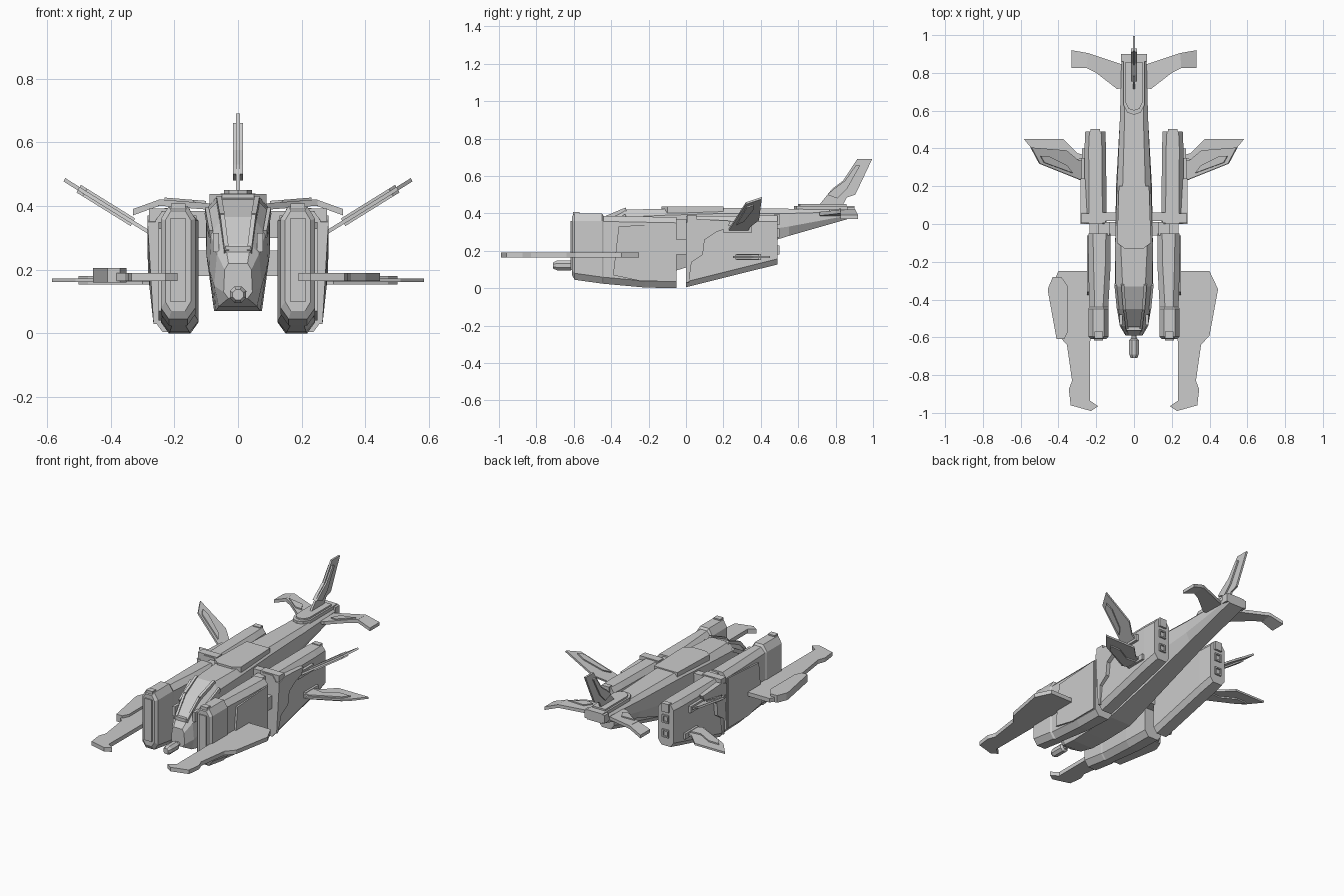
import bpy, bmesh, math
from mathutils import Vector


def make(name, rings):
    """Skin a list of closed rings (same point count) and cap both ends."""
    bm = bmesh.new()
    vs = [[bm.verts.new(p) for p in r] for r in rings]
    n = len(rings[0])
    for a, b in zip(vs, vs[1:]):
        for i in range(n):
            j = (i + 1) % n
            bm.faces.new((a[i], a[j], b[j], b[i]))
    bm.faces.new(vs[0])
    bm.faces.new(vs[-1])
    bmesh.ops.recalc_face_normals(bm, faces=bm.faces)
    me = bpy.data.meshes.new(name)
    bm.to_mesh(me)
    bm.free()
    ob = bpy.data.objects.new(name, me)
    bpy.context.collection.objects.link(ob)
    return ob


def prism(name, pts, f, lo, hi):
    return make(name, [[f(a, b, h) for a, b in pts] for h in (lo, hi)])


def box(name, x0, x1, y0, y1, z0, z1):
    return prism(name, [(x0, y0), (x1, y0), (x1, y1), (x0, y1)],
                 lambda a, b, h: (a, b, h), z0, z1)


def side_box(name, s, x0, x1, *r):
    return box(name, min(s * x0, s * x1), max(s * x0, s * x1), *r)


def shrink(pts, k):
    cx = sum(p[0] for p in pts) / len(pts)
    cy = sum(p[1] for p in pts) / len(pts)
    return [(cx + (a - cx) * k, cy + (b - cy) * k) for a, b in pts]


def pod_ring(s, y, cx, hw, z0, z1, c, dt, db):
    pts = [(cx - hw + c, z0), (cx + hw - c, z0), (cx + hw, z0 + db), (cx + hw, z1 - dt),
           (cx + hw - c, z1), (cx - hw + c, z1), (cx - hw, z1 - dt), (cx - hw, z0 + db)]
    return [(s * x, y, z) for x, z in pts]


def strut(name, p, q, w, h):
    p, q = Vector(p), Vector(q)
    d = (q - p).normalized()
    u = d.cross(Vector((0, 0, 1))).normalized() * w
    v = u.cross(d).normalized() * h
    return make(name, [[c + u + v, c - u + v, c - u - v, c + u - v] for c in (p, q)])


# Fuselage: y, then half width and height at keel, chine, shoulder and roof
hull = [(-.59, .03, .11, .045, .13, .042, .20, .03, .22),
        (-.54, .06, .085, .075, .15, .066, .25, .04, .28),
        (-.45, .07, .07, .09, .20, .085, .31, .05, .365),
        (-.33, .075, .07, .10, .25, .098, .38, .06, .42),
        (-.12, .075, .075, .10, .25, .10, .39, .07, .425),
        (.20, .06, .17, .095, .28, .09, .40, .06, .43),
        (.55, .05, .28, .075, .33, .075, .40, .05, .425),
        (.90, .05, .38, .065, .395, .065, .41, .05, .425)]
rings = []
for y, *w in hull:
    half = list(zip(w[::2], w[1::2]))
    rings.append([(x, y, z) for x, z in half] + [(-x, y, z) for x, z in half[::-1]])
make("fuselage", rings)

flat = lambda a, b, h: (a, b, h)
# Roof plate and tail saddle
prism("roof_plate", [(-.09, -.1), (-.05, -.13), (.05, -.13), (.09, -.1), (.08, .2), (-.08, .2)],
      flat, .39, .437)
saddle = [(-.055, .9), (-.055, .63), (-.035, .59), (0, .578), (.035, .59), (.055, .63), (.055, .9)]
prism("tail_saddle", saddle, flat, .41, .44)
prism("tail_saddle_top", shrink(saddle, .8), flat, .44, .45)
box("tail_end", -.07, .07, .86, .90, .385, .435)

# Nose gun
make("nose_gun", [[(r * math.cos(math.pi / 4 * i + .39), y, .122 + r * math.sin(math.pi / 4 * i + .39))
                   for i in range(8)]
                  for y, r in ((-.57, .014), (-.605, .016), (-.615, .028), (-.69, .028), (-.71, .018))])

# Canopy centre frame
strut("canopy_base_bar", (-.04, -.555, .265), (.04, -.555, .265), .01, .01)

# Vertical tail fin
tail = [(.70, .43), (.78, .53), (.84, .575), (.915, .69), (.995, .69), (.905, .50), (.86, .485), (.83, .43)]
upright = lambda a, b, h: (h, a, b)
prism("tail_fin", tail, upright, -.006, .006)
prism("tail_fin_panel", [(.755, .50), (.79, .53), (.85, .575), (.91, .66), (.93, .655), (.86, .53), (.81, .48)],
      upright, -.015, .015)

# Blade outline, x and y
blade = [(.23, -.25), (.40, -.25), (.445, -.345), (.40, -.59), (.355, -.64), (.328, -.83),
         (.345, -.875), (.335, -.96), (.228, -.99), (.19, -.965), (.233, -.935)]

for s, side in ((1, "right"), (-1, "left")):
    # Front pod
    make(f"front_pod_{side}", [pod_ring(s, *r) for r in (
        (-.61, .188, .04, .07, .385, .018, .03, .03),
        (-.595, .188, .054, .045, .40, .025, .04, .035),
        (-.45, .188, .054, .025, .40, .025, .04, .035),
        (-.44, .186, .050, .024, .387, .028, .03, .035),
        (-.22, .183, .059, .004, .383, .028, .03, .035),
        (-.05, .183, .059, 0, .38, .025, .03, .035))])
    prism(f"front_pod_panel_{side}", [(-.39, .07), (-.36, .33), (-.06, .35), (-.06, .04), (-.25, .04)],
          lambda a, b, h: (s * h, a, b), .23, .25)
    side_box(f"front_pod_latch_{side}", s, .165, .21, -.605, -.57, .385, .408)
    side_box(f"front_face_plate_{side}", s, .163, .213, -.617, -.60, .10, .36)

    # Link between the pods and axle to the fuselage
    side_box(f"pod_axle_{side}", s, .05, .235, -.06, .01, .18, .26)
    side_box(f"pod_upper_link_{side}", s, .13, .19, -.06, .01, .26, .37)
    side_box(f"rear_bracket_{side}", s, .06, .17, .015, .06, .30, .385)

    # Rear pod
    make(f"rear_pod_{side}", [pod_ring(s, *r) for r in (
        (0, .202, .057, .005, .385, .022, .03, .03),
        (.40, .205, .057, .105, .388, .022, .03, .03),
        (.49, .205, .053, .127, .388, .022, .03, .03))])
    armour = [(0, .03), (0, .35), (.06, .37), (.24, .36), (.22, .32), (.16, .30), (.10, .26),
              (.09, .18), (.03, .14), (.015, .03)]
    make(f"rear_pod_armour_{side}",
         [[(s * .25, y, z) for y, z in armour],
          [(s * (.262 + .022 * min(1, z / .2)), y, z) for y, z in armour]])
    side_box(f"rear_pod_collar_{side}", s, .15, .28, .005, .055, .34, .392)
    side_box(f"rear_cap_{side}", s, .18, .23, .47, .502, .34, .393)
    # Exhaust frames, four bars each
    for k, z in enumerate((.205, .295)):
        for j, (x0, x1, z0, z1) in enumerate(((-.022, -.014, -.024, .024), (.014, .022, -.024, .024),
                                              (-.014, .014, .016, .024), (-.014, .014, -.024, -.016))):
            side_box(f"exhaust_{k}_{j}_{side}", s, .205 + x0, .205 + x1, .485, .50, z + z0, z + z1)

    # Upper and lower rear fins with thicker inner panels
    upper = [(.255, .22), (.30, .24), (.50, .32), (.545, .405), (.36, .39), (.30, .34), (.255, .33)]
    lower = [(.24, .28), (.30, .25), (.51, .36), (.583, .45), (.375, .45), (.30, .375), (.24, .36)]
    slope = lambda a, b, h: (s * (a - h * .5), b, .318 + (a - .28) * .62 + h * .85)
    level = lambda a, b, h: (s * a, b, .167 + h)
    prism(f"upper_fin_{side}", upper, slope, -.006, .006)
    prism(f"upper_fin_panel_{side}", [(.33, .27), (.48, .325), (.50, .36), (.46, .36), (.36, .31)],
          slope, -.014, .014)
    prism(f"lower_fin_{side}", lower, level, -.006, .006)
    prism(f"lower_fin_panel_{side}", [(.25, .28), (.30, .265), (.47, .35), (.50, .39), (.43, .39), (.34, .34), (.25, .35)],
          level, -.014, .014)
    side_box(f"upper_fin_mount_{side}", s, .25, .278, .20, .35, .295, .335)
    side_box(f"lower_fin_mount_{side}", s, .25, .275, .27, .40, .15, .184)

    # Forward blade
    prism(f"blade_{side}", blade, lambda a, b, h: (s * a, b, h), .165, .19)

    # Drooped tail planes: inner and outer part
    inner = [(.05, .84), (.245, .905), (.25, .825), (.20, .80), (.09, .715), (.05, .72)]
    outer = [(.245, .905), (.33, .92), (.33, .825), (.25, .825)]
    prism(f"tail_plane_inner_{side}", inner, lambda a, b, h: (s * a, b, .395 + (a - .05) * .08 + h), -.01, .01)
    prism(f"tail_plane_panel_{side}", [(.10, .77), (.13, .82), (.23, .83), (.20, .81), (.14, .765)],
          lambda a, b, h: (s * a, b, .395 + (a - .05) * .08 + h), -.005, .017)
    prism(f"tail_plane_tip_{side}", outer, lambda a, b, h: (s * a, b, .411 - (a - .245) * .36 + h), -.01, .01)

    # Canopy ribs and cheek intakes
    strut(f"canopy_rib_{side}", (s * .036, -.56, .255), (s * .05, -.45, .367), .007, .01)
    strut(f"canopy_rib_rear_{side}", (s * .05, -.45, .367), (s * .06, -.32, .422), .008, .01)
    strut(f"shoulder_rail_{side}", (s * .085, -.45, .312), (s * .098, -.32, .385), .006, .012)
    side_box(f"cheek_intake_{side}", s, .06, .078, -.535, -.48, .255, .315)

# Extra block on the left blade only
prism("left_blade_block", [(-.43, -.28), (-.385, -.28), (-.35, -.33), (-.35, -.57), (-.37, -.61),
                           (-.41, -.61), (-.455, -.36), (-.455, -.34)], flat, .16, .205)
